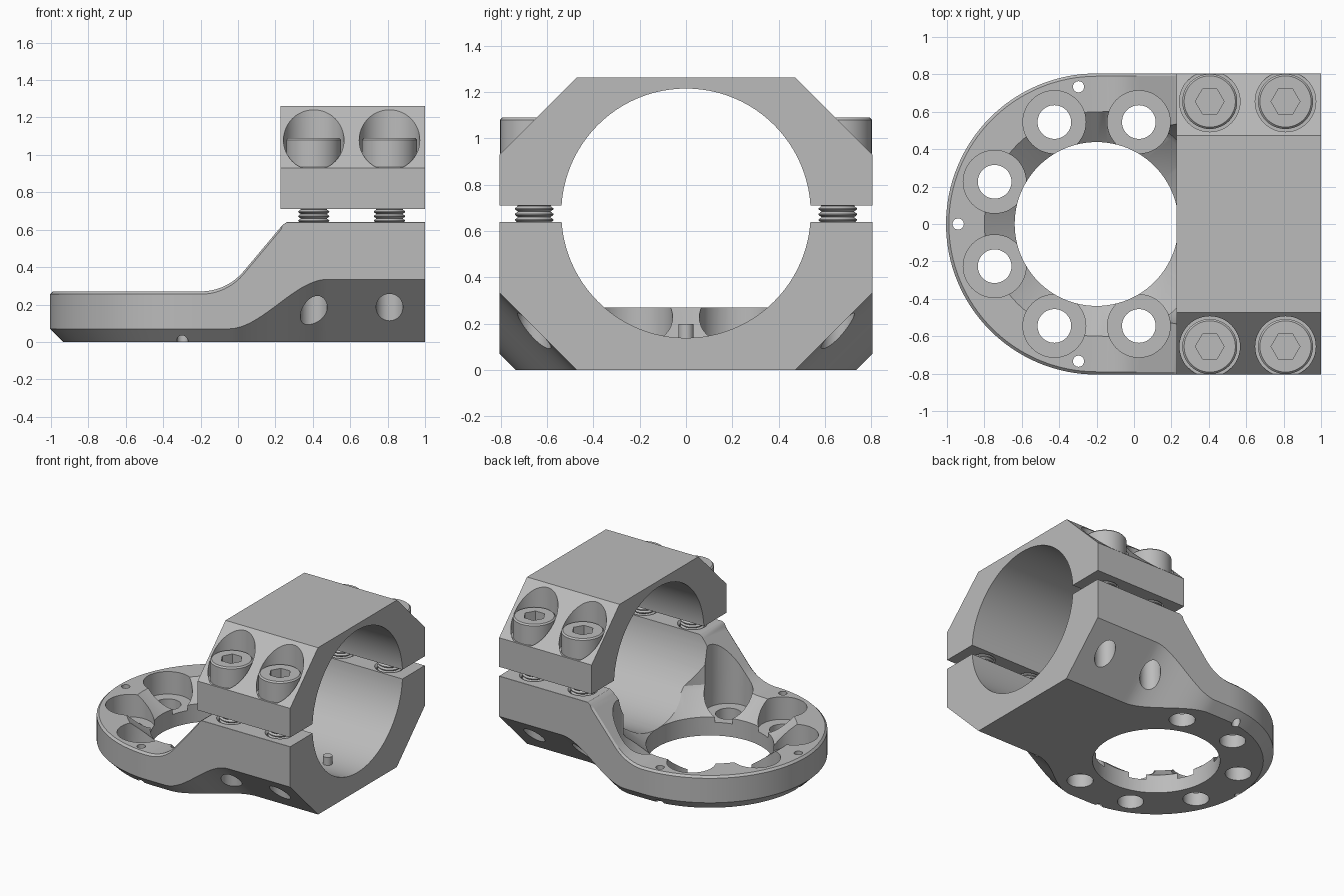
import bpy, bmesh
from math import sin, cos, pi, radians, tan
from mathutils import Matrix

if "Cube" in bpy.data.objects:
    bpy.data.objects.remove(bpy.data.objects["Cube"], do_unlink=True)

GREY = (0.5, 0.5, 0.5, 1)
metal = bpy.data.materials.new("grey metal")
metal.diffuse_color = GREY
metal.use_nodes = True
metal.node_tree.nodes["Principled BSDF"].inputs["Base Color"].default_value = GREY

HALF = 0.805          # half width in y
RING_X = -0.2         # centre of the round flange
BORE_Z, BORE_R = 0.677, 0.538
BOLTS = [(x, y) for x in (0.405, 0.81) for y in (-0.655, 0.655)]


def finish(bm, name):
    bmesh.ops.remove_doubles(bm, verts=bm.verts, dist=1e-5)
    bmesh.ops.recalc_face_normals(bm, faces=bm.faces)
    mesh = bpy.data.meshes.new(name)
    bm.to_mesh(mesh)
    bm.free()
    mesh.materials.append(metal)
    obj = bpy.data.objects.new(name, mesh)
    bpy.context.collection.objects.link(obj)
    return obj


def lathe(name, profile, x=0, y=0, sides=48, matrix=None):
    """Closed solid turned around z from (radius, height) points."""
    bm = bmesh.new()
    pts = [(0, profile[0][1])] + profile + [(0, profile[-1][1])]
    rings = [[bm.verts.new((r * cos(2 * pi * i / sides), r * sin(2 * pi * i / sides), z))
              for i in range(sides)] for r, z in pts]
    for a, b in zip(rings, rings[1:]):
        for i in range(sides):
            j = (i + 1) % sides
            bm.faces.new((a[i], a[j], b[j], b[i]))
    bm.transform(matrix or Matrix.Translation((x, y, 0)))
    return finish(bm, name)


def cut(obj, cutter):
    cutter.hide_render = True
    mod = obj.modifiers.new("cut", "BOOLEAN")
    mod.operation, mod.solver, mod.object = "DIFFERENCE", "EXACT", cutter
    bpy.context.view_layer.objects.active = obj
    bpy.ops.object.modifier_apply(modifier=mod.name)
    bpy.data.objects.remove(cutter, do_unlink=True)


def smooth(obj):
    bpy.ops.object.select_all(action="DESELECT")
    obj.select_set(True)
    bpy.context.view_layer.objects.active = obj
    bpy.ops.object.shade_smooth_by_angle(angle=radians(30))


def bore_cutter(x0, x1):
    m = Matrix.Translation((0, 0, BORE_Z)) @ Matrix.Rotation(pi / 2, 4, "Y")
    return lathe("bore_cutter", [(BORE_R, x0), (BORE_R, x1)], sides=96, matrix=m)


def top_height(x):
    """Flat flange, fillet, slope, then the clamp seat."""
    bend, radius = radians(50), 0.3
    if x <= RING_X:
        return 0.27
    dx = x - RING_X
    run = radius * sin(bend)
    if dx < run:
        return 0.27 + radius - (radius ** 2 - dx ** 2) ** 0.5
    return min(0.64, 0.27 + radius * (1 - cos(bend)) + (dx - run) * tan(bend))


def under_chamfer(x):
    t = max(0, min(1, (x + 0.05) / 0.53))
    return 0.07 + 0.265 * t * t * (3 - 2 * t)


# Lower body: a chamfered section swept along both sides and round the end
xs = [1, 0.6] + [0.5 - 0.02 * i for i in range(13)] + [0.238]
xs += [0.23 - 0.02 * i for i in range(22)]
stations = [(x, pi / 2) for x in xs]
stations += [(RING_X, pi / 2 + pi * i / 64) for i in range(65)]
stations += [(x, 3 * pi / 2) for x in reversed(xs)]

bm = bmesh.new()
rows = []
for x, ang in stations:
    c, top = under_chamfer(x), top_height(x)
    edge = 0.015 if x < 0.235 else 0.001
    section = [(0, 0), (HALF - c, 0), (HALF, c), (HALF, top - edge), (HALF - edge, top), (0, top)]
    rows.append([bm.verts.new((x + r * cos(ang), r * sin(ang), z)) for r, z in section])
for a, b in zip(rows, rows[1:]):
    for i in range(5):
        bm.faces.new((a[i], a[i + 1], b[i + 1], b[i]))
bm.faces.new(rows[0])
bm.faces.new(rows[-1])
body = finish(bm, "lower_clamp_and_flange")

cut(body, bore_cutter(RING_X, 1.2))
# Central opening with a conical seat
cut(body, lathe("opening_cutter", [(0.438, -0.1), (0.438, 0.14), (0.6, 0.27), (0.62, 0.3), (0.62, 1)],
                x=RING_X, sides=96))
# Six counterbored flange holes
for side in (-1, 1):
    for deg in (67.5, 112.5, 157.5):
        a = radians(deg) * side
        cut(body, lathe("pocket_cutter", [(0.09, -0.1), (0.09, 0.1), (0.168, 0.1), (0.168, 1)],
                        x=RING_X + 0.59 * cos(a), y=0.59 * sin(a)))
# Three small dowel holes
for deg in (97.5, 180, 262.5):
    a = radians(deg)
    cut(body, lathe("dowel_cutter", [(0.03, -0.1), (0.03, 1)],
                    x=RING_X + 0.74 * cos(a), y=0.74 * sin(a), sides=24))
# Bolt holes with a small countersink
for x, y in BOLTS:
    cut(body, lathe("bolt_hole_cutter", [(0.072, -0.1), (0.072, 0.4), (0.088, 0.4), (0.088, 0.625),
                                         (0.105, 0.642), (0.105, 0.7)], x, y))
smooth(body)

# Upper clamp half
bm = bmesh.new()
outline = [(-HALF, 0.71), (HALF, 0.71), (HALF, 0.93), (0.472, 1.262), (-0.472, 1.262), (-HALF, 0.93)]
face = bm.faces.new([bm.verts.new((0.226, y, z)) for y, z in outline])
ext = bmesh.ops.extrude_face_region(bm, geom=[face])
bmesh.ops.translate(bm, vec=(0.774, 0, 0),
                    verts=[v for v in ext["geom"] if isinstance(v, bmesh.types.BMVert)])
cap = finish(bm, "upper_clamp")
cut(cap, bore_cutter(0, 1.2))
for x, y in BOLTS:
    cut(cap, lathe("seat_cutter", [(0.09, 0.6), (0.09, 0.934), (0.162, 0.934), (0.162, 1.5)], x, y))
smooth(cap)

# Socket head bolts with threaded shanks
PITCH = 0.024
thread = []
for i in range(15):
    z = 0.42 + i * PITCH
    thread += [(0.07, z), (0.083, z + PITCH * 0.4), (0.083, z + PITCH * 0.6)]
for n, (x, y) in enumerate(BOLTS):
    bolt = lathe(f"clamp_bolt_{n + 1}", thread + [(0.083, 0.8), (0.083, 0.934), (0.147, 0.934),
                                                  (0.147, 1.08), (0.137, 1.09)], x, y)
    cut(bolt, lathe("hex_cutter", [(0.077, 1.0), (0.077, 1.2)], x, y, sides=6))
    smooth(bolt)

# Locating pin in the floor of the bore
smooth(lathe("locating_pin", [(0.033, 0.1), (0.033, 0.2)], x=0.75, sides=24))
